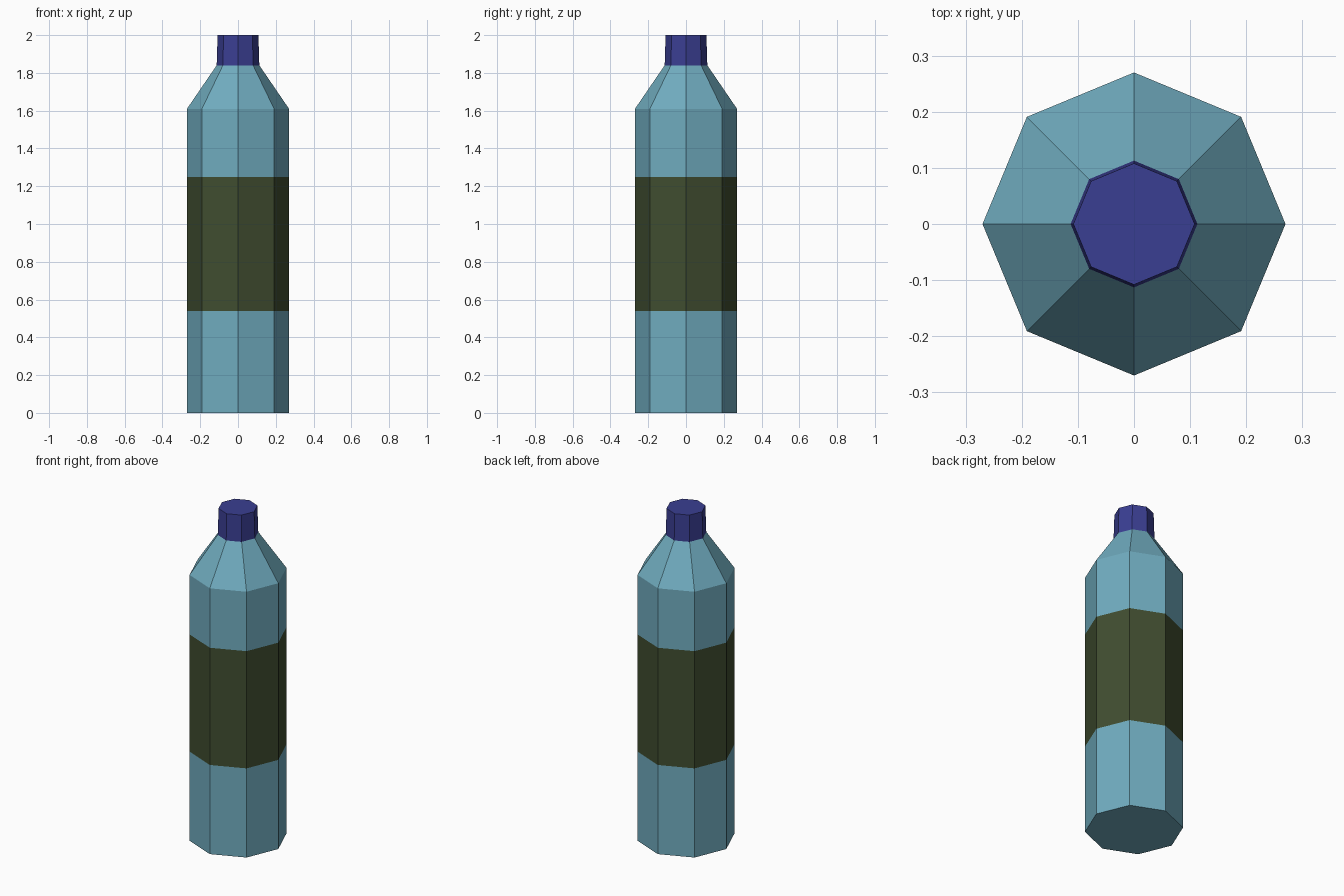
import bpy, bmesh, math

if "Cube" in bpy.data.objects:
    bpy.data.objects.remove(bpy.data.objects["Cube"])

SIDES = 8


def material(name, srgb):
    m = bpy.data.materials.new(name)
    lin = [((c / 255 + 0.055) / 1.055) ** 2.4 for c in srgb]
    m.diffuse_color = (*lin, 1)
    m.use_nodes = True
    m.node_tree.nodes["Principled BSDF"].inputs["Base Color"].default_value = m.diffuse_color
    return m


def lathe(name, profile, mats, rule=lambda z: 0, bottom=False, top=False):
    """Flat-sided turned form from (radius, height) points."""
    bm = bmesh.new()
    rings = []
    for r, z in profile:
        rings.append([bm.verts.new((r * math.cos(2 * math.pi * i / SIDES),
                                    r * math.sin(2 * math.pi * i / SIDES), z))
                      for i in range(SIDES)])
    for a, b in zip(rings, rings[1:]):
        for i in range(SIDES):
            j = (i + 1) % SIDES
            bm.faces.new((a[i], a[j], b[j], b[i]))
    if bottom:
        bm.faces.new(rings[0][::-1])
    if top:
        bm.faces.new(rings[-1])
    for f in bm.faces:
        f.material_index = rule(f.calc_center_median().z)
    me = bpy.data.meshes.new(name)
    bm.to_mesh(me)
    bm.free()
    for m in mats:
        me.materials.append(m)
    ob = bpy.data.objects.new(name, me)
    bpy.context.collection.objects.link(ob)
    return ob


blue = material("pale_blue_plastic", (112, 172, 191))
green = material("dark_green_label", (64, 77, 48))
navy = material("navy_cap", (58, 62, 146))

# Bottle body with a flush label band and sloping shoulder
lathe("bottle",
      [(0.27, 0), (0.27, 0.54), (0.27, 1.25), (0.27, 1.61), (0.113, 1.84)],
      [blue, green], lambda z: 1 if 0.54 < z < 1.25 else 0, bottom=True)

# Slightly tapered cap
lathe("cap", [(0.113, 1.84), (0.108, 2.0)], [navy], top=True)
